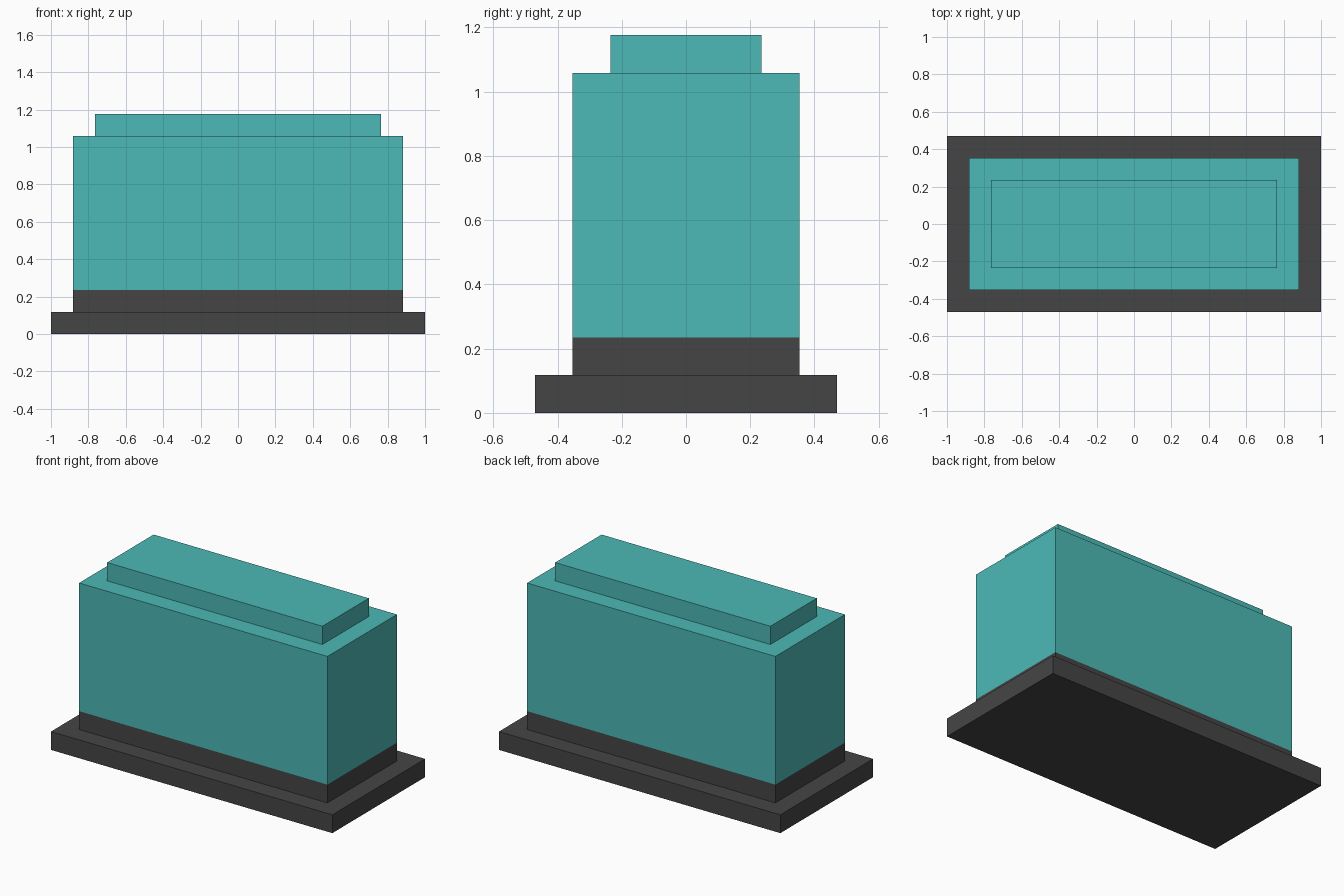
import bpy
import bmesh
from mathutils import Matrix, Vector

cube = bpy.data.objects.get("Cube")
if cube:
    bpy.data.objects.remove(cube, do_unlink=True)


def make_material(name, color):
    mat = bpy.data.materials.new(name)
    mat.use_nodes = True
    mat.diffuse_color = color
    mat.node_tree.nodes["Principled BSDF"].inputs["Base Color"].default_value = color
    return mat


teal = make_material("teal", (0.072, 0.485, 0.474, 1))
charcoal = make_material("charcoal", (0.060, 0.060, 0.060, 1))

U = 2 / 17  # step size shared by every ledge and layer


def block(name, half_x, half_y, z0, z1, mat):
    """Flat-sided block, sized in steps and centred on the z axis."""
    bm = bmesh.new()
    size = Vector((2 * half_x, 2 * half_y, z1 - z0)) * U
    centre = Vector((0, 0, (z0 + z1) / 2)) * U
    bmesh.ops.create_cube(
        bm, size=1, matrix=Matrix.Translation(centre) @ Matrix.Diagonal(size).to_4x4())
    mesh = bpy.data.meshes.new(name)
    bm.to_mesh(mesh)
    bm.free()
    mesh.materials.append(mat)
    obj = bpy.data.objects.new(name, mesh)
    bpy.context.collection.objects.link(obj)
    return obj


# Dark stepped foot
block("base_slab", 8.5, 4, 0, 1, charcoal)
block("plinth", 7.5, 3, 1, 2, charcoal)

# Coloured body with a raised lid
block("body", 7.5, 3, 2, 9, teal)
block("top_lid", 6.5, 2, 9, 10, teal)
